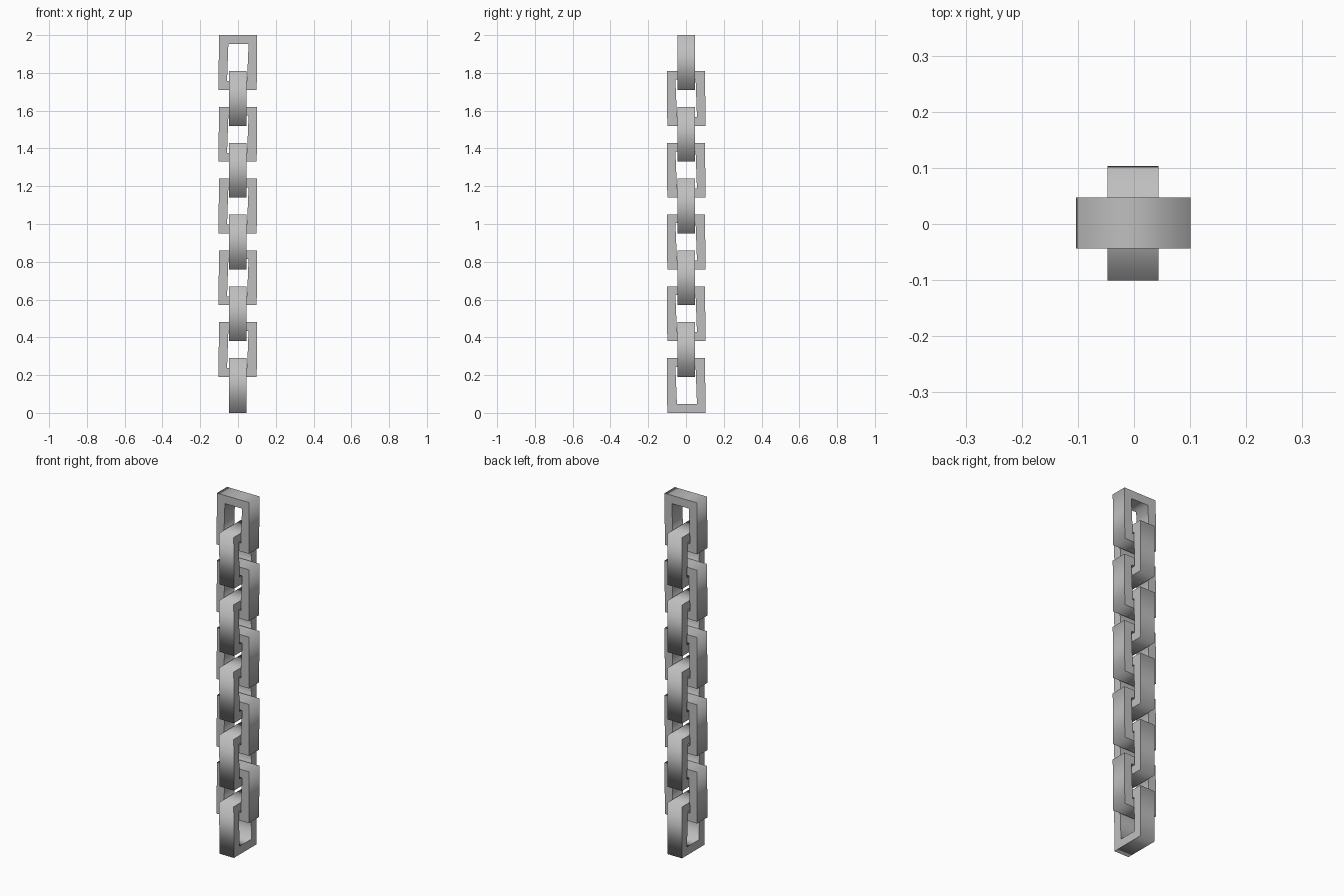
import bpy
import bmesh

if "Cube" in bpy.data.objects:
    bpy.data.objects.remove(bpy.data.objects["Cube"])

# Chain dimensions
LINKS = 10
HEIGHT = 0.29
STEP = (2.0 - HEIGHT) / (LINKS - 1)
NEAR, FAR = -0.044, 0.047        # depth range of one link
OUTER = [(-0.103, 0.0), (0.099, 0.0), (0.101, HEIGHT), (-0.101, HEIGHT)]
INNER = [(-0.058, 0.047), (0.048, 0.047), (0.056, HEIGHT - 0.046), (-0.051, HEIGHT - 0.046)]

steel = bpy.data.materials.new("grey steel")
steel.diffuse_color = (0.52, 0.52, 0.52, 1.0)
steel.use_nodes = True
steel.node_tree.nodes["Principled BSDF"].inputs["Base Color"].default_value = steel.diffuse_color


def make_link(index):
    """Rectangular ring; every second link is turned a quarter."""
    turned = index % 2 == 0
    base = index * STEP
    bm = bmesh.new()

    def loop(profile, depth):
        return [bm.verts.new((-depth, -u, base + z) if turned else (u, depth, base + z))
                for u, z in profile]

    rings = [loop(OUTER, NEAR), loop(OUTER, FAR), loop(INNER, FAR), loop(INNER, NEAR)]
    # Outer band, far face, inner band, near face
    for r in range(4):
        a, b = rings[r], rings[(r + 1) % 4]
        for i in range(4):
            j = (i + 1) % 4
            face = bm.faces.new((a[i], a[j], b[j], b[i]))
            face.smooth = r in (0, 2)
    bmesh.ops.recalc_face_normals(bm, faces=bm.faces[:])
    # Bands are softly shaded, their borders with the flat faces stay sharp
    for edge in bm.edges:
        edge.smooth = all(f.smooth for f in edge.link_faces)

    mesh = bpy.data.meshes.new("chain_link")
    bm.to_mesh(mesh)
    bm.free()
    mesh.materials.append(steel)
    obj = bpy.data.objects.new(f"chain_link_{index + 1}", mesh)
    bpy.context.collection.objects.link(obj)


for n in range(LINKS):
    make_link(n)
